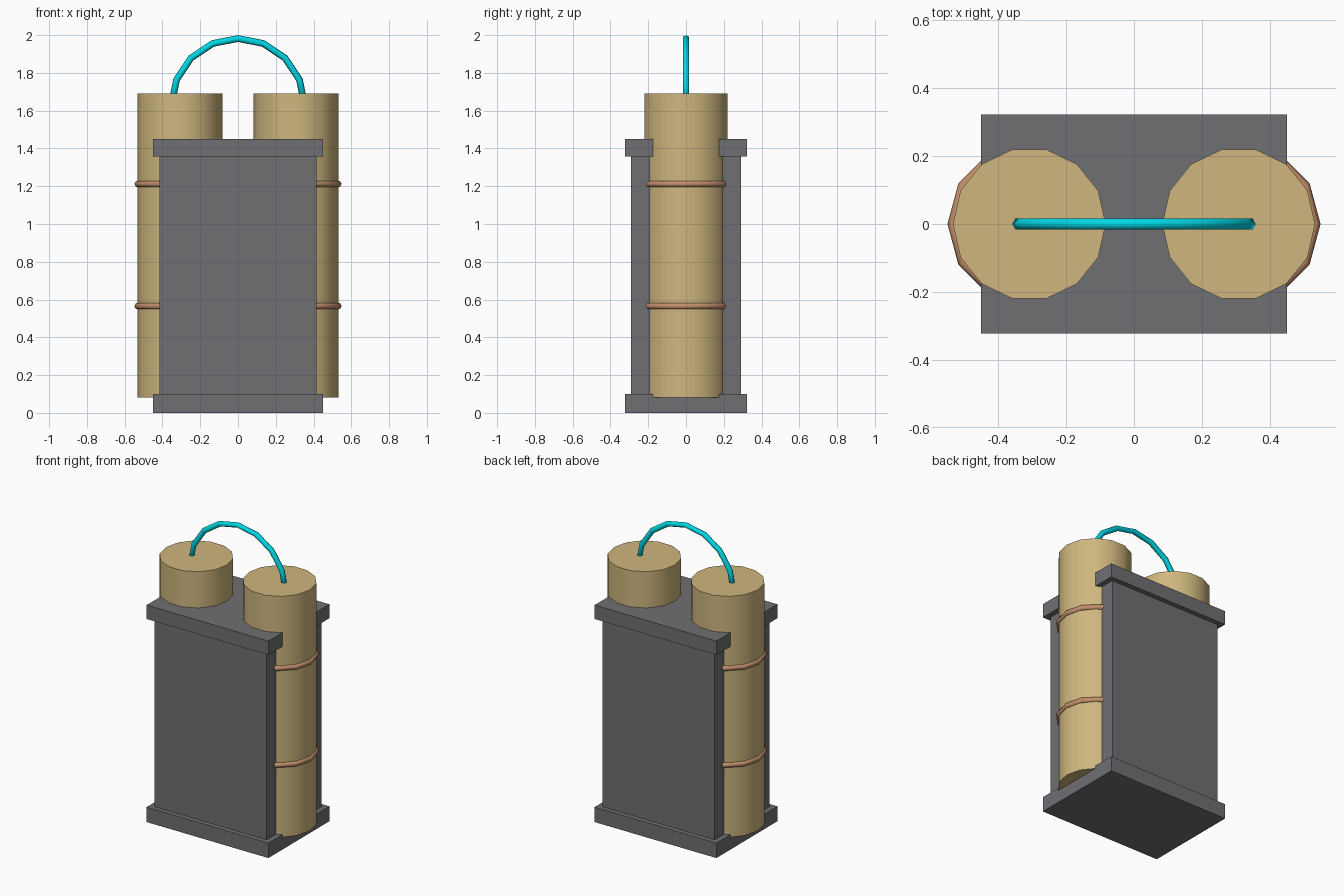
import bpy, bmesh, math

if "Cube" in bpy.data.objects:
    bpy.data.objects.remove(bpy.data.objects["Cube"])


def material(name, rgb):
    m = bpy.data.materials.new(name)
    m.diffuse_color = (*rgb, 1)
    m.use_nodes = True
    m.node_tree.nodes["Principled BSDF"].inputs["Base Color"].default_value = m.diffuse_color
    return m


CASE = material("dark_grey", (0.16, 0.16, 0.175))
TAN = material("tan", (0.62, 0.47, 0.21))
COPPER = material("copper", (0.55, 0.27, 0.15))
CYAN = material("cyan", (0.0, 0.68, 0.78))


def finish(name, mat):
    ob = bpy.context.object
    ob.name = name
    ob.data.materials.append(mat)
    return ob


def box(name, hx, hy, z0, z1):
    bpy.ops.mesh.primitive_cube_add(size=1, location=(0, 0, (z0 + z1) / 2))
    bpy.context.object.scale = (2 * hx, 2 * hy, z1 - z0)
    bpy.ops.object.transform_apply(location=False, rotation=False, scale=True)
    return finish(name, CASE)


def torus(name, mat, loc, rot, major, minor, segments):
    bpy.ops.mesh.primitive_torus_add(location=loc, rotation=rot, major_radius=major,
                                     minor_radius=minor, major_segments=segments,
                                     minor_segments=6)
    bpy.ops.object.shade_smooth()
    return finish(name, mat)


# Casing with base and top plates
box("case_body", 0.415, 0.29, 0.05, 1.40)
box("base_plate", 0.45, 0.322, 0.0, 0.10)
box("top_plate", 0.45, 0.322, 1.357, 1.45)

# Two canisters, each with two copper bands
for side, s in (("left", -1), ("right", 1)):
    x = s * 0.308
    bpy.ops.mesh.primitive_cylinder_add(vertices=14, radius=0.225, depth=1.61,
                                        location=(x, 0, 0.887),
                                        rotation=(0, 0, math.pi / 2))
    bpy.ops.object.shade_smooth_by_angle(angle=math.radians(30))
    finish(side + "_canister", TAN)
    for level, z in (("lower", 0.565), ("upper", 1.212)):
        turn = math.pi if s < 0 else 0
        torus(f"{side}_{level}_band", COPPER, (x, 0, z), (0, 0, turn), 0.223, 0.018, 12)

# Arched wire joining the canisters: upper half of an upright torus
wire = torus("arched_wire", CYAN, (0, 0, 1.63), (math.pi / 2, 0, 0), 0.352, 0.018, 16)
bm = bmesh.new()
bm.from_mesh(wire.data)
bmesh.ops.delete(bm, geom=[v for v in bm.verts if v.co.y < -0.01], context='VERTS')
bmesh.ops.holes_fill(bm, edges=[e for e in bm.edges if e.is_boundary], sides=0)
bm.to_mesh(wire.data)
bm.free()

# The cylinder primitive starts on +y, so the quarter turn puts a corner on the x axis
